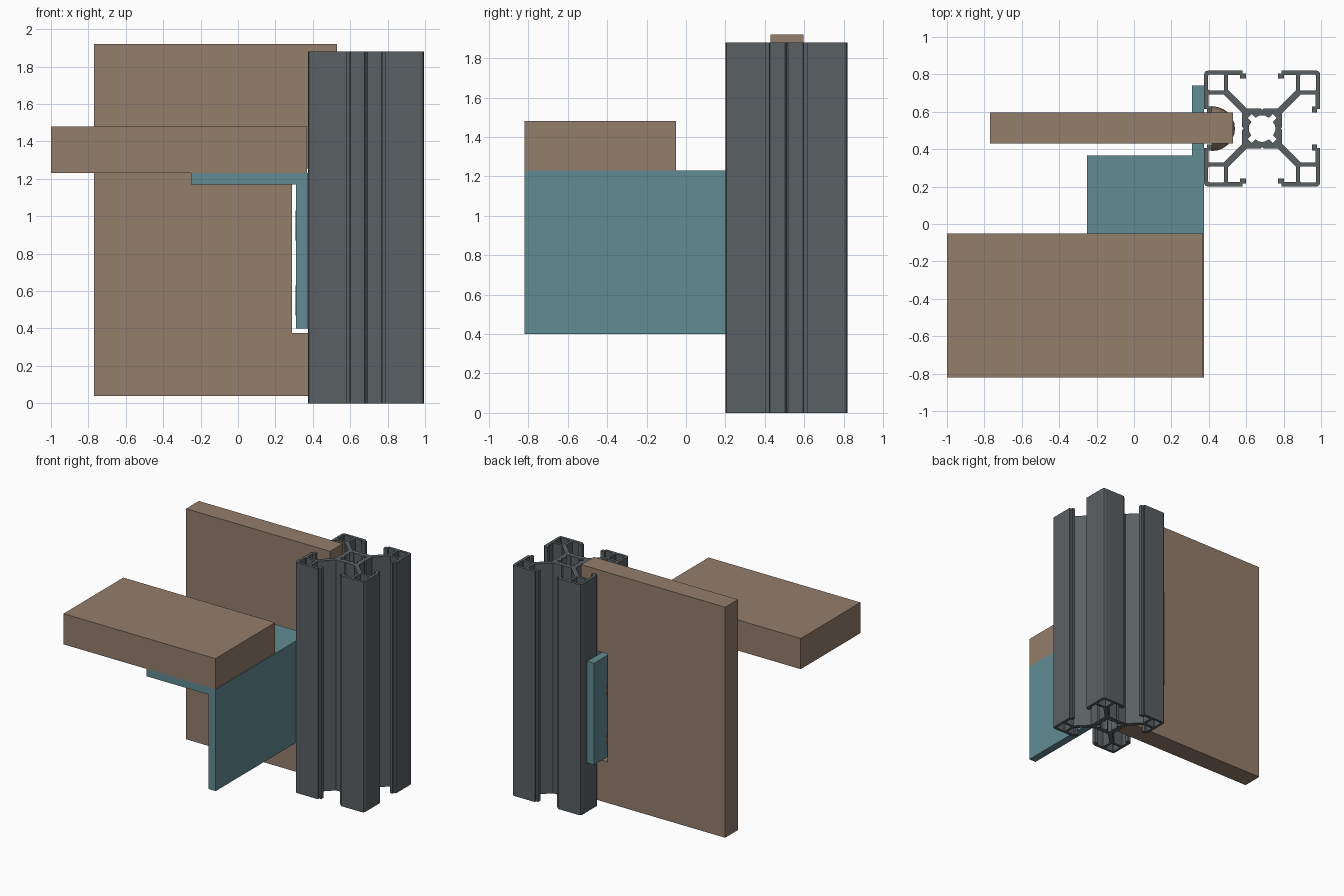
import bpy, bmesh, math

if "Cube" in bpy.data.objects:
    bpy.data.objects.remove(bpy.data.objects["Cube"])

def material(name, rgb):
    m = bpy.data.materials.new(name)
    m.diffuse_color = (*rgb, 1)
    m.use_nodes = True
    m.node_tree.nodes["Principled BSDF"].inputs["Base Color"].default_value = m.diffuse_color
    return m

BROWN = material("warm_brown", (0.296, 0.206, 0.147))
TEAL = material("muted_teal", (0.117, 0.262, 0.287))
GREY = material("dark_grey", (0.102, 0.117, 0.125))

def make_object(name, bm, mat):
    bmesh.ops.recalc_face_normals(bm, faces=bm.faces)
    me = bpy.data.meshes.new(name)
    bm.to_mesh(me)
    bm.free()
    me.materials.append(mat)
    ob = bpy.data.objects.new(name, me)
    bpy.context.collection.objects.link(ob)
    return ob

def prism_y(name, outline, y0, y1, mat):
    """Extrude an x-z outline along y."""
    bm = bmesh.new()
    face = bm.faces.new([bm.verts.new((x, y0, z)) for x, z in outline])
    ext = bmesh.ops.extrude_face_region(bm, geom=[face])["geom"]
    bmesh.ops.translate(bm, vec=(0, y1 - y0, 0),
                        verts=[v for v in ext if isinstance(v, bmesh.types.BMVert)])
    return make_object(name, bm, mat)

def rect(x0, x1, z0, z1):
    return [(x0, z0), (x1, z0), (x1, z1), (x0, z1)]

# Slotted post: one eighth of the section, mirrored on the diagonal, turned four times
U = 0.31 / 58
CX, CY, HEIGHT = 0.685, 0.51, 1.88
EIGHTH = [(20, 1.5), (20, 15.5), (38.5, 34), (53.5, 34), (53.5, 22), (50, 22),
          (50, 16), (55, 16), (55, 19.5), (58, 19.5), (58, 54.5)]
BORE = [(13, 3), (10.8, 6.8), (14.5, 10.5)]
CELL = [(39, 38), (53, 38), (54, 39), (54, 53)]

def quarter(pts, mid=()):
    return pts + list(mid) + [(y, x) for x, y in reversed(pts)]

def turn(pts, k):
    for _ in range(k):
        pts = [(-y, x) for x, y in pts]
    return pts

outer = [(18.5, 0)] + quarter(EIGHTH, [(57, 57)])
loops = [sum((turn(outer, k) for k in range(4)), []),
         sum((turn([(13.3, 0)] + quarter(BORE), k) for k in range(4)), [])]
loops += [turn(quarter(CELL) + [(38, 38)], k) for k in range(4)]

curve = bpy.data.curves.new("slotted_post", "CURVE")
curve.dimensions = "2D"
curve.fill_mode = "BOTH"
curve.extrude = HEIGHT / 2
for loop in loops:
    sp = curve.splines.new("POLY")
    sp.points.add(len(loop) - 1)
    for p, (x, y) in zip(sp.points, loop):
        p.co = (x * U, y * U, 0, 1)
    sp.use_cyclic_u = True
curve.materials.append(GREY)
post = bpy.data.objects.new("slotted_post", curve)
post.location = (CX, CY, HEIGHT / 2)
bpy.context.collection.objects.link(post)
bpy.context.view_layer.objects.active = post
post.select_set(True)
bpy.ops.object.convert(target="MESH")
bpy.ops.object.shade_flat()
post.select_set(False)

# Upright panel sitting in the post slot, notched around the bracket
prism_y("upright_panel",
        [(-0.77, 0.04), (0.53, 0.04), (0.53, 0.375), (0.29, 0.375),
         (0.29, 1.255), (0.53, 1.255), (0.53, 1.92), (-0.77, 1.92)],
        0.43, 0.595, BROWN)

# Shelf board
prism_y("shelf_board", rect(-1.0, 0.37, 1.23, 1.48), -0.82, -0.05, BROWN)

# Angle bracket: short top flange, long side flange
prism_y("bracket_top_flange", rect(-0.25, 0.31, 1.17, 1.23), -0.82, 0.365, TEAL)
prism_y("bracket_side_flange", rect(0.31, 0.373, 0.40, 1.23), -0.82, 0.74, TEAL)

# Round-headed bolts through the side flange, heads inside the slot
def bolt(name, z):
    prof = [(0.308, 0), (0.308, 0.08), (0.415, 0.08), (0.415, 0.12)]
    prof += [(0.415 + 0.125 * math.sin(a), 0.12 * math.cos(a))
             for a in (math.radians(15 * i) for i in range(1, 7))]
    bm = bmesh.new()
    vs = [bm.verts.new((x, CY, z + r)) for x, r in prof]
    edges = [bm.edges.new(p) for p in zip(vs, vs[1:])]
    bmesh.ops.spin(bm, geom=vs + edges, cent=(0, CY, z), axis=(1, 0, 0),
                   angle=math.tau, steps=24, use_duplicate=False)
    bmesh.ops.remove_doubles(bm, verts=bm.verts, dist=1e-4)
    ob = make_object(name, bm, BROWN)
    bpy.context.view_layer.objects.active = ob
    ob.select_set(True)
    bpy.ops.object.shade_smooth_by_angle(angle=math.radians(35))
    ob.select_set(False)

bolt("upper_bolt", 0.95)
bolt("lower_bolt", 0.55)
